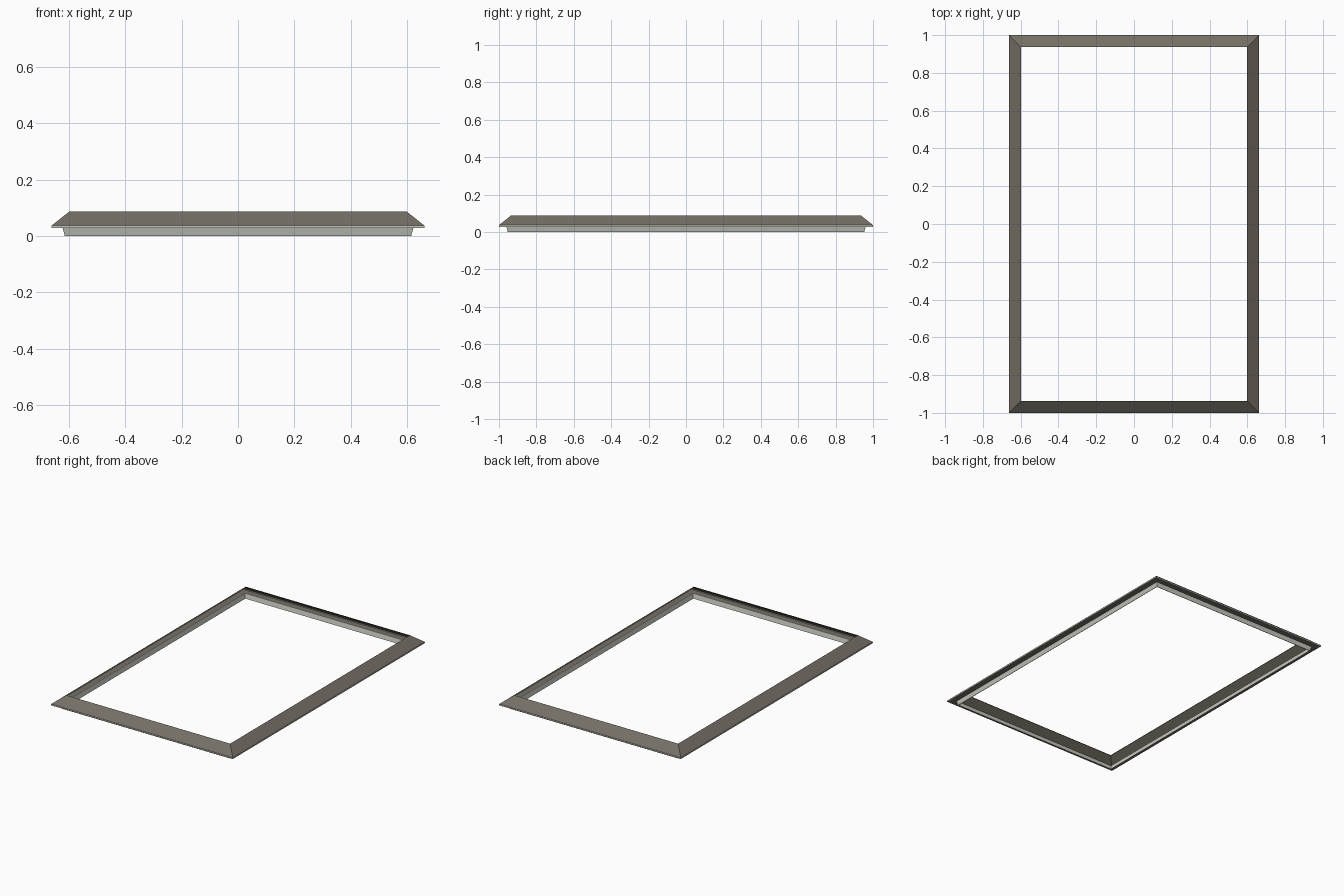
import bpy, bmesh

if "Cube" in bpy.data.objects:
    bpy.data.objects.remove(bpy.data.objects["Cube"])

HX, HY = 0.662, 1.0   # outer half sizes of the frame


def material(name, rgb):
    m = bpy.data.materials.new(name)
    m.diffuse_color = (*rgb, 1.0)
    m.use_nodes = True
    m.node_tree.nodes["Principled BSDF"].inputs["Base Color"].default_value = m.diffuse_color
    return m


def frame(name, profile, mat):
    """Sweep a closed profile of (inset, z) points around the rectangle with mitred corners."""
    bm = bmesh.new()
    rings = []
    for inset, z in profile:
        x, y = HX - inset, HY - inset
        rings.append([bm.verts.new((sx * x, sy * y, z))
                      for sx, sy in ((-1, -1), (1, -1), (1, 1), (-1, 1))])
    for i, a in enumerate(rings):
        b = rings[(i + 1) % len(rings)]
        for k in range(4):
            j = (k + 1) % 4
            bm.faces.new((a[k], a[j], b[j], b[k]))
    bmesh.ops.recalc_face_normals(bm, faces=bm.faces)
    me = bpy.data.meshes.new(name)
    bm.to_mesh(me)
    bm.free()
    me.materials.append(mat)
    ob = bpy.data.objects.new(name, me)
    bpy.context.collection.objects.link(ob)
    return ob


brown = material("warm brown grey", (0.18, 0.16, 0.13))
pale = material("pale grey", (0.57, 0.57, 0.52))

# sloping trim: thin bevelled sheet rising inwards
frame("sloped_trim", [(0.0, 0.037), (0.064, 0.088),
                      (0.064, 0.085), (0.003, 0.036)], brown)

# narrow pale band around the outer edge
frame("outer_rim", [(0.0, 0.028), (0.0, 0.0368),
                    (0.002, 0.0368), (0.002, 0.028)], pale)

# flat flange closing the underside
frame("flange", [(0.002, 0.028), (0.002, 0.030),
                 (0.042, 0.030), (0.042, 0.028)], brown)

# slightly tapered lip hanging below the flange
frame("lower_lip", [(0.039, 0.0305), (0.047, 0.0),
                    (0.050, 0.0), (0.0425, 0.0305)], pale)
